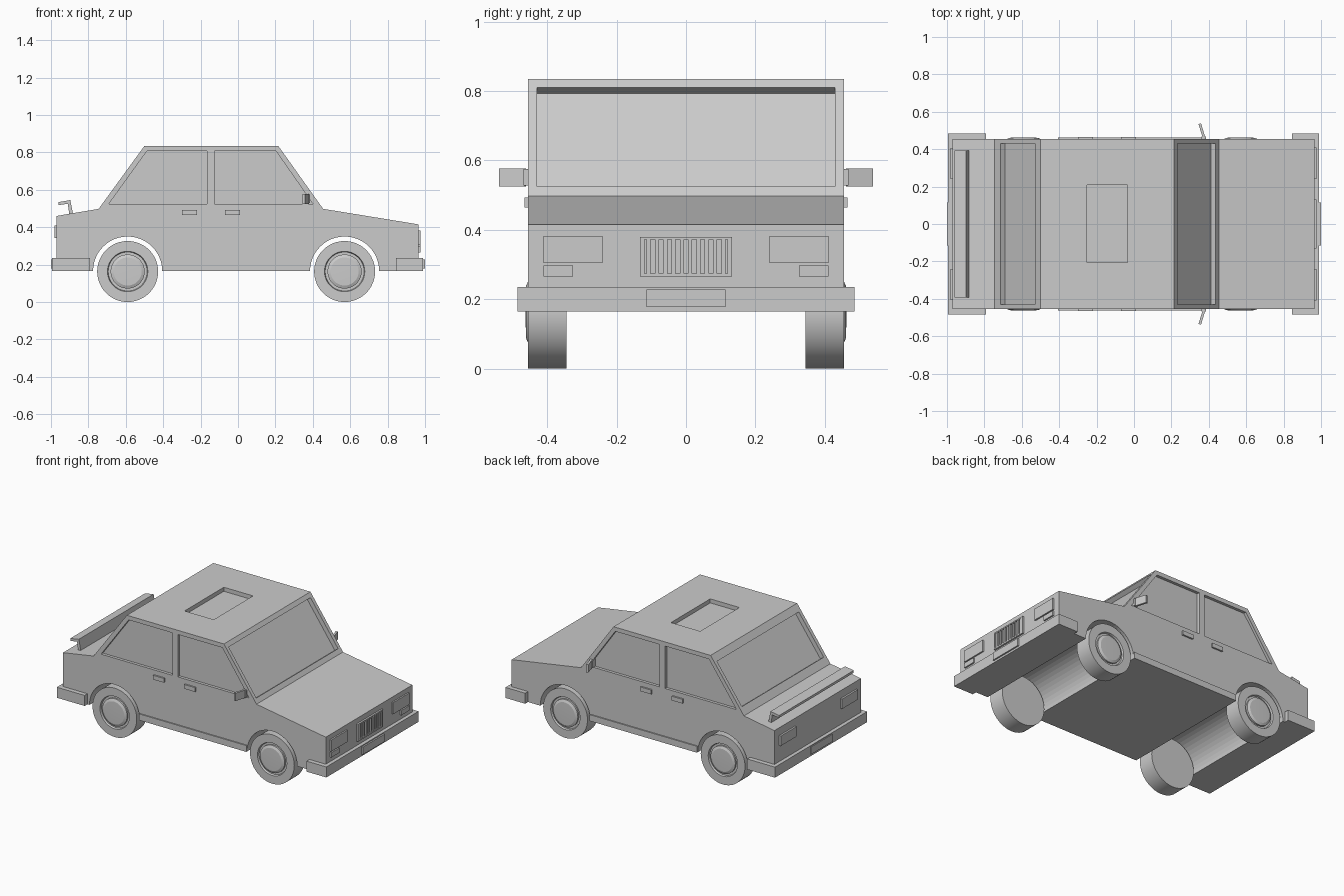
import bpy, bmesh, math
from mathutils import Vector

if "Cube" in bpy.data.objects:
    bpy.data.objects.remove(bpy.data.objects["Cube"])


def finish(bm, name):
    bmesh.ops.recalc_face_normals(bm, faces=bm.faces)
    me = bpy.data.meshes.new(name)
    bm.to_mesh(me)
    bm.free()
    ob = bpy.data.objects.new(name, me)
    bpy.context.collection.objects.link(ob)
    return ob


def prism(name, pts, y0, y1):
    """Extrude an (x, z) profile from y0 to y1."""
    bm = bmesh.new()
    f = bm.faces.new([bm.verts.new((x, y0, z)) for x, z in pts])
    r = bmesh.ops.extrude_face_region(bm, geom=[f])
    vs = [v for v in r["geom"] if isinstance(v, bmesh.types.BMVert)]
    bmesh.ops.translate(bm, verts=vs, vec=(0, y1 - y0, 0))
    return finish(bm, name)


def box(name, x0, x1, y0, y1, z0, z1):
    return prism(name, [(x0, z0), (x1, z0), (x1, z1), (x0, z1)], y0, y1)


def cut(target, cutter):
    m = target.modifiers.new("cut", "BOOLEAN")
    m.operation, m.solver, m.object = "DIFFERENCE", "EXACT", cutter
    cutter.hide_render = True
    bpy.context.view_layer.objects.active = target
    bpy.ops.object.modifier_apply(modifier=m.name)
    bpy.data.objects.remove(cutter)


def slanted(a, b, d=0.03):
    """Profile of a slot around sloped line a-b, d deep on either side."""
    a, b = Vector(a), Vector(b)
    t = (b - a).normalized()
    n = Vector((-t.y, t.x)) * d
    return [a + n, b + n, b - n, a - n]


FLOOR, HALF = 0.165, 0.455
WHEELS = {"rear": -0.59, "front": 0.57}


def arch(cx, r=0.185, n=24):
    return [(cx - r * math.cos(math.pi * i / n), FLOOR + r * math.sin(math.pi * i / n))
            for i in range(n + 1)]


# Body shell with wheel arches
profile = ([(-0.97, FLOOR)] + arch(WHEELS["rear"]) + arch(WHEELS["front"]) +
           [(0.965, FLOOR), (0.965, 0.415), (0.455, 0.498), (0.215, 0.835),
            (-0.50, 0.835), (-0.745, 0.498), (-0.97, 0.46)])
body = prism("body", profile, -HALF, HALF)

# Recessed windscreen, rear window and sunroof
cut(body, prism("windscreen_cutter", slanted((0.436, 0.525), (0.233, 0.81)), -0.43, 0.43))
cut(body, prism("rear_window_cutter", slanted((-0.713, 0.542), (-0.53, 0.794)), -0.43, 0.43))
cut(body, box("sunroof_cutter", -0.25, -0.035, -0.205, 0.208, 0.808, 0.9))

# Recessed side windows
rear_glass = [(-0.69, 0.525), (-0.165, 0.525), (-0.165, 0.807), (-0.487, 0.807)]
front_glass = [(-0.125, 0.525), (0.40, 0.525), (0.203, 0.807), (-0.125, 0.807)]
for s in (-1, 1):
    for g in (rear_glass, front_glass):
        cut(body, prism("side_window_cutter", g, s * 0.436, s * 0.6))

# Bumpers and number plates
box("front_bumper", 0.845, 0.99, -0.485, 0.485, FLOOR, 0.235)
box("rear_bumper", -0.995, -0.79, -0.485, 0.485, FLOOR, 0.235)
box("front_plate", 0.98, 1.0, -0.114, 0.114, 0.178, 0.228)
box("rear_plate", -1.0, -0.98, -0.114, 0.114, 0.178, 0.228)

# Grille frame and slats
for s in (-1, 1):
    box("grille_side", 0.955, 0.977, s * 0.12, s * 0.132, 0.265, 0.38)
box("grille_top", 0.955, 0.977, -0.12, 0.12, 0.372, 0.38)
box("grille_bottom", 0.955, 0.977, -0.12, 0.12, 0.265, 0.275)
for i in range(10):
    y = -0.108 + i * 0.024
    box("grille_slat", 0.955, 0.974, y - 0.006, y + 0.006, 0.275, 0.372)

# Tail spoiler
prism("spoiler", [(-0.96, 0.518), (-0.91, 0.525), (-0.902, 0.468), (-0.882, 0.472),
                  (-0.897, 0.545), (-0.96, 0.534)], -0.393, 0.393)


def wheel(name, cx, s):
    """Lathed tyre, groove and domed hub."""
    prof = [(0, 0.345), (0.163, 0.345), (0.163, HALF), (0.108, HALF), (0.104, 0.443),
            (0.091, 0.443), (0.091, 0.454), (0.075, 0.461), (0, 0.463)]
    bm = bmesh.new()
    vs = [bm.verts.new((r, s * y, 0)) for r, y in prof]
    es = [bm.edges.new(p) for p in zip(vs, vs[1:])]
    bmesh.ops.spin(bm, geom=vs + es, axis=(0, 1, 0), cent=(0, 0, 0),
                   angle=math.tau, steps=48, use_duplicate=False)
    bmesh.ops.remove_doubles(bm, verts=bm.verts, dist=1e-5)
    ob = finish(bm, name)
    ob.location = (cx, 0, 0.163)
    bpy.ops.object.select_all(action="DESELECT")
    ob.select_set(True)
    bpy.context.view_layer.objects.active = ob
    bpy.ops.object.shade_smooth_by_angle(angle=math.radians(20))


for s, side in ((-1, "right"), (1, "left")):
    for end, cx in WHEELS.items():
        wheel(f"{end}_wheel_{side}", cx, s)
    # Lamps
    box(f"headlight_{side}", 0.955, 0.975, s * 0.24, s * 0.41, 0.305, 0.382)
    box(f"indicator_{side}", 0.955, 0.975, s * 0.325, s * 0.41, 0.265, 0.297)
    box(f"tail_light_{side}", -0.982, -0.96, s * 0.24, s * 0.405, 0.342, 0.408)
    # Sills and door handles
    box(f"sill_{side}", -0.405, 0.385, s * 0.44, s * 0.463, FLOOR, 0.207)
    for x in (-0.30, -0.07):
        box(f"door_handle_{side}", x, x + 0.08, s * 0.45, s * 0.466, 0.465, 0.493)
    # Wing mirror with stub
    box(f"mirror_stub_{side}", 0.36, 0.385, s * 0.43, s * 0.468, 0.528, 0.575)
    m = box(f"mirror_{side}", -0.007, 0.007, 0, s * 0.077, 0.525, 0.577)
    m.location = (0.374, s * 0.463, 0)
    m.rotation_euler.z = s * math.radians(17)
